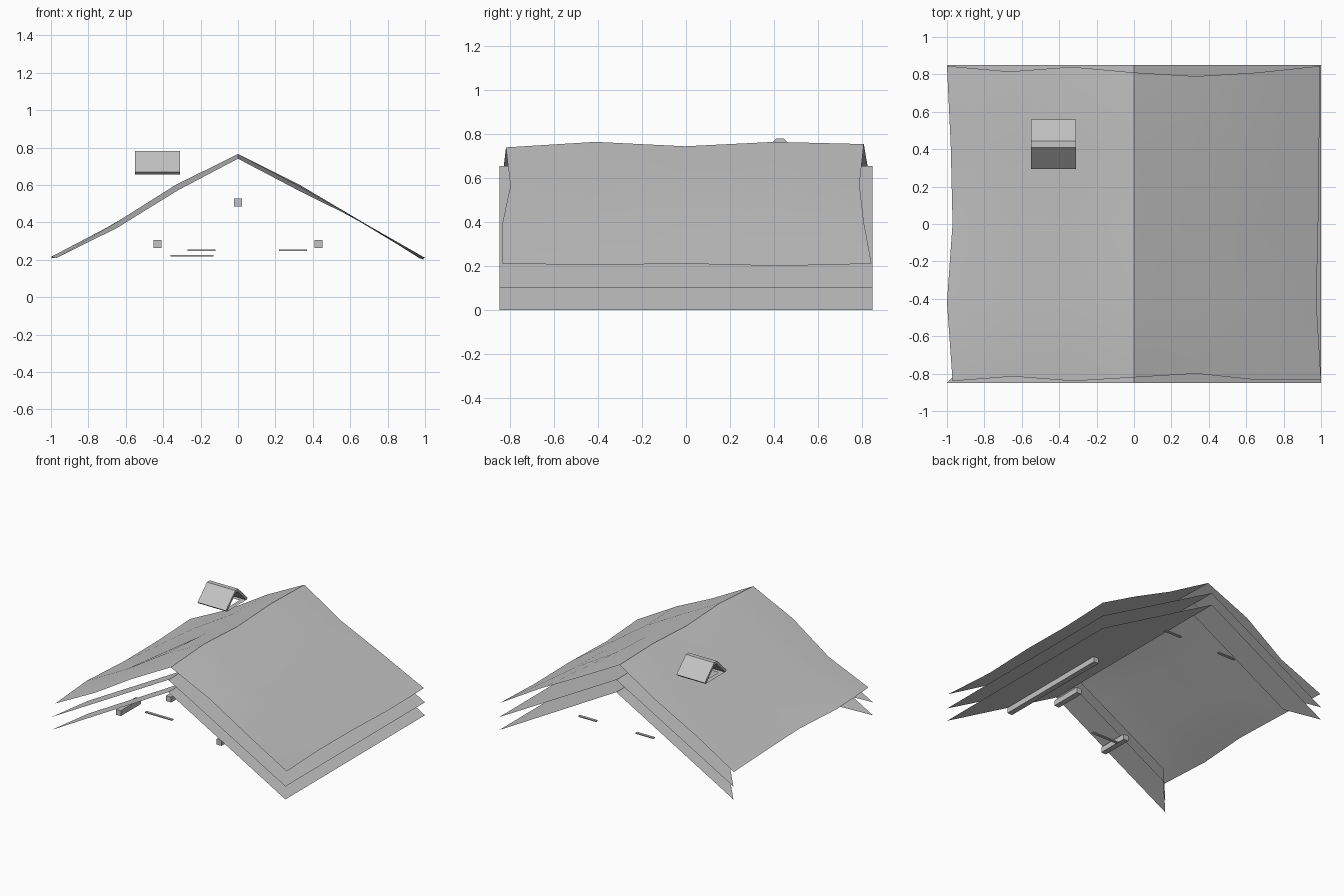
import bpy, bmesh, math

cube = bpy.data.objects.get("Cube")
if cube:
    bpy.data.objects.remove(cube, do_unlink=True)

grey = bpy.data.materials.new("plain grey")
grey.use_nodes = True
grey.diffuse_color = (0.55, 0.55, 0.55, 1)
grey.node_tree.nodes["Principled BSDF"].inputs["Base Color"].default_value = grey.diffuse_color


def add_mesh(name, verts, faces, smooth=False):
    mesh = bpy.data.meshes.new(name)
    mesh.from_pydata(verts, [], faces)
    mesh.materials.append(grey)
    for p in mesh.polygons:
        p.use_smooth = smooth
    obj = bpy.data.objects.new(name, mesh)
    bpy.context.collection.objects.link(obj)
    return obj


def box(name, lo, hi):
    obj = add_mesh(name, [], [])
    bm = bmesh.new()
    bmesh.ops.create_cube(bm, size=1)
    for v in bm.verts:
        v.co = [(a + b) / 2 + c * (b - a) for a, b, c in zip(lo, hi, v.co)]
    bm.to_mesh(obj.data)
    bm.free()
    return obj


# Weathered top covering: a grid with uneven gable ends, eaves and ridge
back = [.845, .815, .84, .81, .79, .81, .845]
front = [-.84, -.815, -.84, -.82, -.80, -.835, -.835]
left_eave = [-.97, -1, -.97, -.98, -1]
right_eave = [1, .975, .985, .99, .995]
heights = [
    [.21, .37, .57, .74, .565, .40, .21],
    [.215, .39, .60, .765, .595, .41, .205],
    [.215, .37, .58, .745, .58, .40, .21],
    [.21, .40, .595, .765, .60, .405, .20],
    [.21, .38, .58, .755, .57, .40, .21],
]
cols, rows = 7, 5
verts = []
for j, row in enumerate(heights):
    for i, z in enumerate(row):
        side = i / 3 - 1
        x = side * (right_eave[j] if side > 0 else -left_eave[j])
        t = j / (rows - 1)
        verts.append((x, front[i] * (1 - t) + back[i] * t, z))


def slope_faces(start):
    return [(j * cols + i, j * cols + i + 1, (j + 1) * cols + i + 1, (j + 1) * cols + i)
            for j in range(rows - 1) for i in range(start, start + 3)]


covering = add_mesh("top_covering", verts, slope_faces(0) + slope_faces(3), True)
# Keep the ridge crisp
for e in covering.data.edges:
    e.use_edge_sharp = all(v % cols == 3 for v in e.vertices)

# Two flat under layers: one whole slope, one slope with only its gable strips
HALF, INNER, CUT = .85, .655, .82
for name, ridge, eave in (("middle_layer", .655, .10), ("lower_layer", .56, 0)):
    fall = ridge - eave
    pts = [(0, -HALF, ridge), (1, -HALF, eave), (1, HALF, eave), (0, HALF, ridge)]
    faces = [(0, 1, 2, 3)]
    for s in (-1, 1):
        n = len(pts)
        pts += [(0, s * HALF, ridge), (-1, s * HALF, eave),
                (-CUT, s * INNER, ridge - CUT * fall), (0, s * INNER, ridge)]
        ids = list(range(n, n + 4))
        faces.append(ids if s < 0 else ids[::-1])
    add_mesh(name, pts, faces)

# Beam ends under the roof
R = .021
for name, x, z, y_end in (("ridge_beam", 0, .505, -.6),
                          ("left_beam", .43, .285, .1),
                          ("right_beam", -.43, .285, -.6)):
    box(name, (x - R, -.845, z - R), (x + R, y_end, z + R))

# Loose thin battens
for name, x0, x1, y, z in (("back_batten_left", .22, .37, .775, .25),
                           ("back_batten_right", -.27, -.12, .775, .25),
                           ("front_batten", -.36, -.13, -.61, .22)):
    box(name, (x0, y - .01, z - .004), (x1, y + .01, z + .004))

# Small gabled vent cap: folded shell extruded along x
outer = [(.295, .668), (.41, .78), (.445, .78), (.56, .668)]
inner = [(.31, .655), (.415, .76), (.44, .76), (.545, .655)]
loop = outer + inner[::-1]
n = len(loop)
X0, X1 = -.552, -.31
cap_verts = [(x, y, z) for x in (X0, X1) for y, z in loop]
cap_faces = [(k, (k + 1) % n, (k + 1) % n + n, k + n) for k in range(n)]
for k in range(3):
    a, b, c, d = k, k + 1, n - 2 - k, n - 1 - k
    cap_faces += [(d, c, b, a), (a + n, b + n, c + n, d + n)]
cap = add_mesh("vent_cap", cap_verts, cap_faces)
bm = bmesh.new()
bm.from_mesh(cap.data)
bmesh.ops.recalc_face_normals(bm, faces=bm.faces)
bm.to_mesh(cap.data)
bm.free()

# Flat rim below the vent cap
CX, CY, Z = -.431, .428, .656
rim = [(CX + sx * w, CY + sy * w, Z) for w in (.12, .085)
       for sx, sy in ((-1, -1), (1, -1), (1, 1), (-1, 1))]
add_mesh("vent_rim", rim, [(k, (k + 1) % 4, (k + 1) % 4 + 4, k + 4) for k in range(4)])
